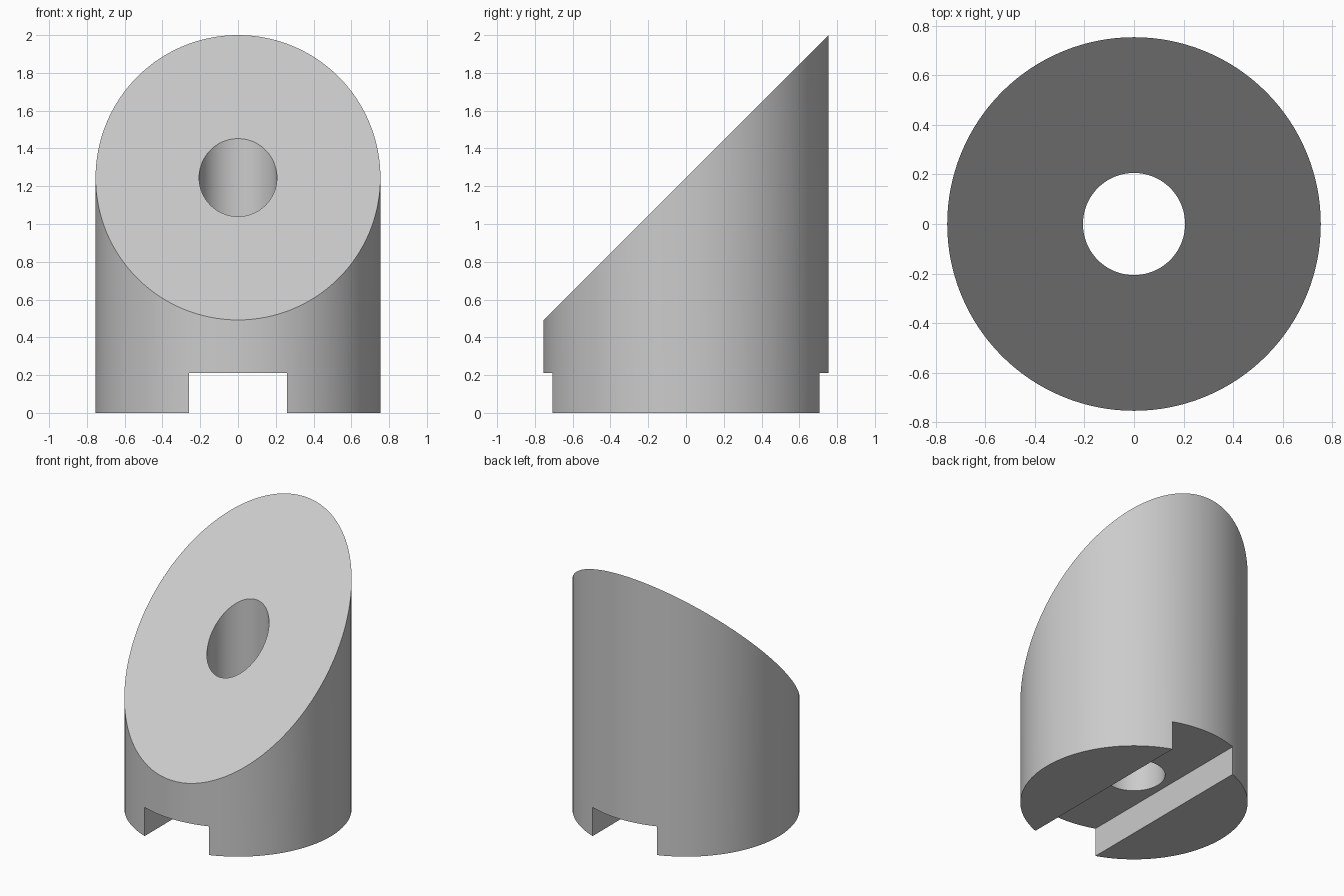
import bpy
import bmesh
import math
from mathutils import Vector

RADIUS, HEIGHT = 0.754, 2.0
HOLE_RADIUS = 0.206
SLOT_WIDTH, SLOT_HEIGHT = 0.52, 0.21
SIDES = 128

if "Cube" in bpy.data.objects:
    bpy.data.objects.remove(bpy.data.objects["Cube"], do_unlink=True)

grey = bpy.data.materials.new("light_grey")
grey.use_nodes = True
colour = (0.6, 0.6, 0.6, 1)
grey.diffuse_color = colour
grey.node_tree.nodes["Principled BSDF"].inputs["Base Color"].default_value = colour


def cylinder(name, radius, z_low, z_high):
    bpy.ops.mesh.primitive_cylinder_add(
        vertices=SIDES, radius=radius, depth=z_high - z_low,
        location=(0, 0, (z_low + z_high) / 2))
    obj = bpy.context.object
    obj.name = name
    bpy.ops.object.transform_apply(location=True, rotation=True, scale=True)
    return obj


def cut(target, cutter):
    """Subtract the cutter from the target, then discard it."""
    cutter.hide_render = True
    mod = target.modifiers.new(cutter.name, "BOOLEAN")
    mod.operation = "DIFFERENCE"
    mod.solver = "EXACT"
    mod.object = cutter
    bpy.ops.object.select_all(action="DESELECT")
    target.select_set(True)
    bpy.context.view_layer.objects.active = target
    bpy.ops.object.modifier_apply(modifier=mod.name)
    bpy.data.objects.remove(cutter, do_unlink=True)


# Round body, sliced at 45 degrees down towards the front
body = cylinder("slanted_body", RADIUS, 0, HEIGHT + 0.2)
bm = bmesh.new()
bm.from_mesh(body.data)
result = bmesh.ops.bisect_plane(
    bm, geom=bm.verts[:] + bm.edges[:] + bm.faces[:],
    plane_co=Vector((0, RADIUS, HEIGHT)), plane_no=Vector((0, -1, 1)).normalized(),
    clear_outer=True)
rim = [e for e in result["geom_cut"] if isinstance(e, bmesh.types.BMEdge)]
bmesh.ops.holes_fill(bm, edges=rim, sides=0)
bmesh.ops.recalc_face_normals(bm, faces=bm.faces[:])
bm.to_mesh(body.data)
bm.free()

# Vertical through hole
cut(body, cylinder("hole_cutter", HOLE_RADIUS, -0.5, HEIGHT + 0.5))

# Slot across the underside, front to back
bpy.ops.mesh.primitive_cube_add(size=1, location=(0, 0, 0))
slot = bpy.context.object
slot.name = "slot_cutter"
slot.scale = (SLOT_WIDTH, 4 * RADIUS, 2 * SLOT_HEIGHT)
bpy.ops.object.transform_apply(location=True, rotation=True, scale=True)
cut(body, slot)

body.data.materials.clear()
body.data.materials.append(grey)
bpy.ops.object.shade_smooth_by_angle(angle=math.radians(30))
